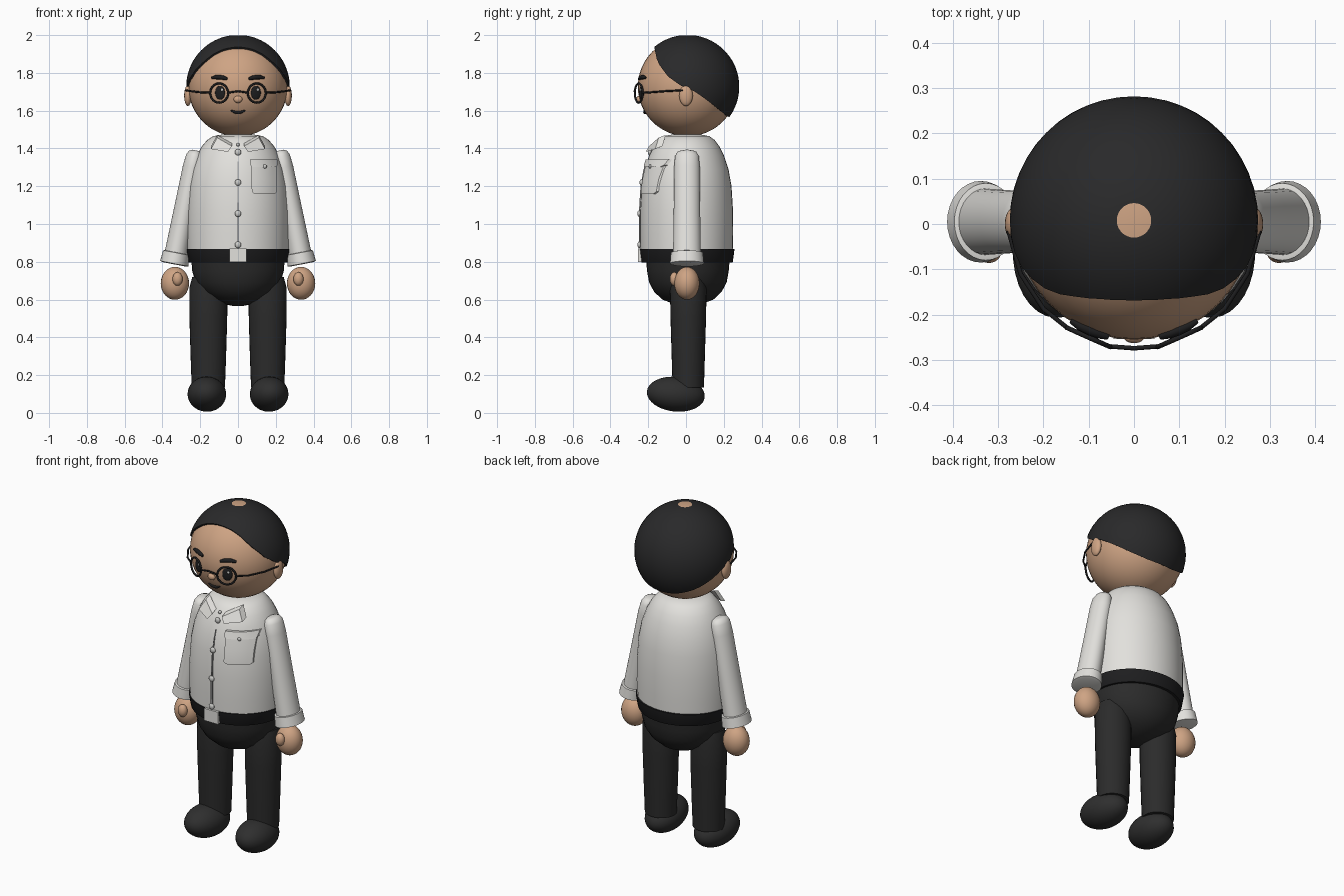
import bpy, bmesh, math
from mathutils import Vector

if "Cube" in bpy.data.objects:
    bpy.data.objects.remove(bpy.data.objects["Cube"])


def material(name, r, g, b):
    m = bpy.data.materials.new(name)
    m.diffuse_color = (r, g, b, 1)
    m.use_nodes = True
    m.node_tree.nodes["Principled BSDF"].inputs["Base Color"].default_value = m.diffuse_color
    return m


SKIN = material("skin", 0.62, 0.37, 0.23)
SHIRT = material("shirt_white", 0.76, 0.75, 0.72)
TROUSER = material("trouser_charcoal", 0.024, 0.024, 0.024)
HAIR = material("hair_black", 0.022, 0.022, 0.023)
BLACK = material("detail_black", 0.013, 0.013, 0.014)
SHOE = material("shoe_charcoal", 0.028, 0.028, 0.028)
GREY = material("seam_grey", 0.33, 0.33, 0.33)
BUTTON = material("button_grey", 0.6, 0.6, 0.58)


def add(name, bm, mats, angle=40, loc=(0, 0, 0), rot=(0, 0, 0)):
    bmesh.ops.recalc_face_normals(bm, faces=bm.faces)
    me = bpy.data.meshes.new(name)
    bm.to_mesh(me)
    bm.free()
    ob = bpy.data.objects.new(name, me)
    bpy.context.collection.objects.link(ob)
    for m in mats:
        me.materials.append(m)
    ob.location, ob.rotation_euler = loc, rot
    bpy.ops.object.select_all(action='DESELECT')
    ob.select_set(True)
    bpy.context.view_layer.objects.active = ob
    bpy.ops.object.shade_smooth_by_angle(angle=math.radians(angle))
    return ob


def skin_rings(bm, rings, caps=True):
    """Bridge equal-length closed point rings."""
    vs = [[bm.verts.new(p) for p in r] for r in rings]
    n = len(vs[0])
    for a, b in zip(vs, vs[1:]):
        for i in range(n):
            j = (i + 1) % n
            bm.faces.new((a[i], a[j], b[j], b[i]))
    if caps:
        bm.faces.new(vs[0])
        bm.faces.new(vs[-1])


def loft(name, profile, mat, centre=(0, 0), segs=32, **kw):
    """Stack of ellipses given as (z, radius x, radius y)."""
    bm = bmesh.new()
    angs = [2 * math.pi * i / segs for i in range(segs)]
    skin_rings(bm, [[(centre[0] + rx * math.cos(a), centre[1] + ry * math.sin(a), z)
                     for a in angs] for z, rx, ry in profile])
    return add(name, bm, [mat], **kw)


def ball(name, loc, radii, mat, rot=(0, 0, 0), u=24, v=16):
    bm = bmesh.new()
    bmesh.ops.create_uvsphere(bm, u_segments=u, v_segments=v, radius=1)
    bmesh.ops.scale(bm, vec=radii, verts=bm.verts)
    return add(name, bm, [mat], angle=60, loc=loc, rot=rot)


def tube(name, pts, radii, mat, closed=False, sides=8):
    """Tapered tube along a path."""
    bm = bmesh.new()
    pts = [Vector(p) for p in pts]
    n, rings = len(pts), []
    for i, p in enumerate(pts):
        if closed:
            t = pts[(i + 1) % n] - pts[i - 1]
        else:
            t = pts[min(i + 1, n - 1)] - pts[max(i - 1, 0)]
        t.normalize()
        side = t.cross(Vector((0, 1, 0.01))).normalized()
        up = side.cross(t)
        rings.append([p + radii[i % len(radii)] * (side * math.cos(k) + up * math.sin(k))
                      for k in (2 * math.pi * j / sides for j in range(sides))])
    if closed:
        rings.append(rings[0])
    skin_rings(bm, rings, caps=not closed)
    bmesh.ops.remove_doubles(bm, verts=bm.verts, dist=1e-6)
    return add(name, bm, [mat], angle=60)


# Head and hair
HC, HR = Vector((0, 0.008, 1.727)), 0.263
ball("head", HC, (HR, HR, HR), SKIN, u=40, v=24)


def interp(x, table):
    for (x0, y0), (x1, y1) in zip(table, table[1:]):
        if x <= x1:
            return y0 + (y1 - y0) * max(0, (x - x0) / (x1 - x0))
    return table[-1][1]


HAIRLINE = [(-0.172, 1.96), (-0.152, 1.86), (-0.10, 1.785), (-0.03, 1.735),
            (0.05, 1.70), (0.12, 1.65), (0.22, 1.57), (0.3, 1.54)]
R, N, ROWS = 0.274, 48, 18


def hair_point(az, pol, r=R):
    return HC + r * Vector((math.sin(pol) * math.cos(az), math.sin(pol) * math.sin(az), math.cos(pol)))


def hair_limit(az):
    pol = 0.2
    while pol < 2.6:
        p = hair_point(az, pol)
        if p.y < -0.172 or p.z < interp(p.y, HAIRLINE):
            break
        pol += 0.005
    return pol


azs = [2 * math.pi * i / N for i in range(N)]
lims = [hair_limit(a) for a in azs]
start = math.asin(0.038 / R)
rings = [[hair_point(a, start + (l - start) * k / ROWS) for a, l in zip(azs, lims)]
         for k in range(ROWS + 1)]
rings.append([hair_point(a, l, 0.255) for a, l in zip(azs, lims)])
bm = bmesh.new()
skin_rings(bm, rings, caps=False)
bm.verts.ensure_lookup_table()
bm.faces.new(bm.verts[:N]).material_index = 1  # bald spot
add("hair", bm, [HAIR, SKIN], angle=50)


def face_y(x, z):
    return HC.y - math.sqrt(max(0, HR ** 2 - x * x - (z - HC.z) ** 2))


# Face features
ball("nose", (0, -0.248, 1.66), (0.023, 0.015, 0.019), SKIN)
mouth = [(0.037 * t, 1.59 + 0.012 * t * t) for t in (-1, -.6, -.2, .2, .6, 1)]
tube("mouth", [(x, face_y(x, z) - 0.001, z) for x, z in mouth],
     [0.004, 0.007, 0.009, 0.009, 0.007, 0.004], BLACK)
for s, tag in ((-1, "left"), (1, "right")):
    ball("ear_" + tag, (0.265 * s, 0, 1.68), (0.02, 0.036, 0.055), SKIN)
    tilt = (0, 0, 0.38 * s)
    ball("eye_" + tag, (0.095 * s, face_y(0.095, 1.695), 1.695), (0.028, 0.008, 0.037), BLACK, tilt)
    ball("eye_glint_" + tag, (0.095 * s + 0.01, face_y(0.095, 1.71) - 0.007 + 0.003 * s, 1.71),
         (0.007, 0.004, 0.008), BUTTON, tilt, 12, 8)
    brow = [(s * (0.057 + 0.082 * t), 1.768 + 0.01 * math.sin(2.6 * t)) for t in (0, .25, .5, .75, 1)]
    tube("eyebrow_" + tag, [(x, face_y(x, z) - 0.003, z) for x, z in brow],
         [0.007, 0.011, 0.012, 0.011, 0.006], BLACK)
    # Round wire glasses
    rim = [(s * (0.1 + 0.05 * math.cos(a) * 0.95), -0.25 + 0.05 * math.cos(a) * 0.42,
            1.693 + 0.051 * math.sin(a)) for a in (2 * math.pi * i / 28 for i in range(28))]
    tube("glasses_rim_" + tag, rim, [0.0055], BLACK, closed=True)
    tube("glasses_temple_" + tag, [(0.147 * s, -0.229, 1.695), (0.2 * s, -0.187, 1.697),
         (0.25 * s, -0.11, 1.703), (0.277 * s, -0.015, 1.708)], [0.005], BLACK)
tube("glasses_bridge", [(-0.052, -0.27, 1.695), (0, -0.274, 1.703), (0.052, -0.27, 1.695)], [0.005], BLACK)

# Shirt body
TORSO = [(0.84, 0.244), (0.95, 0.247), (1.07, 0.246), (1.2, 0.238), (1.29, 0.222), (1.36, 0.199),
         (1.41, 0.175), (1.445, 0.148), (1.465, 0.12), (1.475, 0.07)]
loft("shirt_body", [(z, r * 1.1, r) for z, r in TORSO], SHIRT, (0, 0.003), 40)


def shirt_y(x, z):
    r = interp(z, TORSO)
    return 0.003 - r * math.sqrt(max(0, 1 - (x / (1.1 * r)) ** 2))


def patch(name, outline, thick, mat, lift=0.0):
    """Plate hugging the shirt front: rows of (z, x min, x max)."""
    bm = bmesh.new()
    rows, k = [], 6
    for z, a, b in outline:
        xs = [a + (b - a) * i / k for i in range(k + 1)]
        rows.append([(x, shirt_y(x, z) - lift - thick, z) for x in xs] +
                    [(x, shirt_y(x, z) + 0.006, z) for x in reversed(xs)])
    skin_rings(bm, rings=rows)
    return add(name, bm, [mat], angle=35)


patch("button_placket", [(0.89 + 0.044 * i, -0.006 + 0.0004 * i, 0.006 - 0.0004 * i)
                         for i in range(11)], 0.006, GREY)
for i, z in enumerate((0.89, 1.055, 1.22, 1.38, 1.42)):
    r = 0.017 if i < 4 else 0.009
    ball("shirt_button_%d" % i, (0, shirt_y(0, z) - 0.005, z), (r, 0.01, r), BUTTON, u=16, v=10)
patch("pocket", [(1.16, 0.085, 0.195), (1.172, 0.073, 0.207), (1.24, 0.072, 0.206),
                 (1.31, 0.071, 0.205)], 0.012, SHIRT)
patch("pocket_flap", [(1.303, 0.075, 0.2), (1.312, 0.064, 0.209), (1.342, 0.064, 0.209)], 0.019, SHIRT)
ball("pocket_button", (0.142, shirt_y(0.142, 1.305) - 0.019, 1.305), (0.011, 0.007, 0.011), BUTTON, u=12, v=8)

# Collar flaps
for s, tag in ((-1, "left"), (1, "right")):
    pts = [(0.143, 1.40), (0.11, 1.46), (0.032, 1.415), (0.053, 1.385)]
    bm = bmesh.new()
    ys = (-0.155, -0.137, -0.188, -0.205)
    skin_rings(bm, [[(s * x, y + d, z + d * 0.4) for (x, z), y in zip(pts, ys)] for d in (-0.008, 0.03)])
    add("collar_flap_" + tag, bm, [SHIRT], angle=30)

# Belt, buckle and hips
loft("belt", [(0.795, 0.258, 0.24), (0.8, 0.262, 0.243), (0.868, 0.275, 0.252), (0.87, 0.24, 0.22)],
     BLACK, (0, 0.005), 40)
bm = bmesh.new()
bmesh.ops.create_cube(bm, size=1)
bmesh.ops.scale(bm, vec=(0.09, 0.03, 0.072), verts=bm.verts)
add("belt_buckle", bm, [SHIRT], loc=(0, -0.239, 0.834))
loft("hips", [(0.565, 0.02, 0.02), (0.575, 0.07, 0.07), (0.6, 0.13, 0.135), (0.64, 0.19, 0.178),
              (0.69, 0.225, 0.205), (0.75, 0.242, 0.216), (0.82, 0.248, 0.222)], TROUSER, (0, 0.01), 36)

# Limbs
for s, tag in ((-1, "left"), (1, "right")):
    loft("trouser_leg_" + tag, [(0.135, 0.088, 0.083), (0.3, 0.094, 0.088), (0.5, 0.1, 0.094),
         (0.66, 0.101, 0.097), (0.72, 0.085, 0.085)], TROUSER, (0.157 * s, 0.012), 28)
    ball("shoe_" + tag, (0.165 * s, -0.054, 0.099), (0.102, 0.154, 0.092), SHOE, (-0.1, 0, 0.06 * s), u=32, v=20)
    place = dict(loc=(0.228 * s, 0.005, 1.36), rot=(0, -0.19 * s, 0))
    loft("sleeve_" + tag, [(0.03, 0.02, 0.03), (0.022, 0.036, 0.05), (0, 0.047, 0.063),
         (-0.06, 0.053, 0.068), (-0.3, 0.057, 0.07), (-0.56, 0.062, 0.074)], SHIRT, **place)
    loft("cuff_" + tag, [(-0.52, 0.063, 0.076), (-0.522, 0.071, 0.085), (-0.58, 0.076, 0.09),
         (-0.584, 0.06, 0.075)], SHIRT, **place)
    ball("hand_" + tag, (0.334 * s, 0.005, 0.686), (0.075, 0.067, 0.087), SKIN)
    ball("thumb_" + tag, (0.32 * s, -0.062, 0.709), (0.027, 0.024, 0.036), SKIN)
